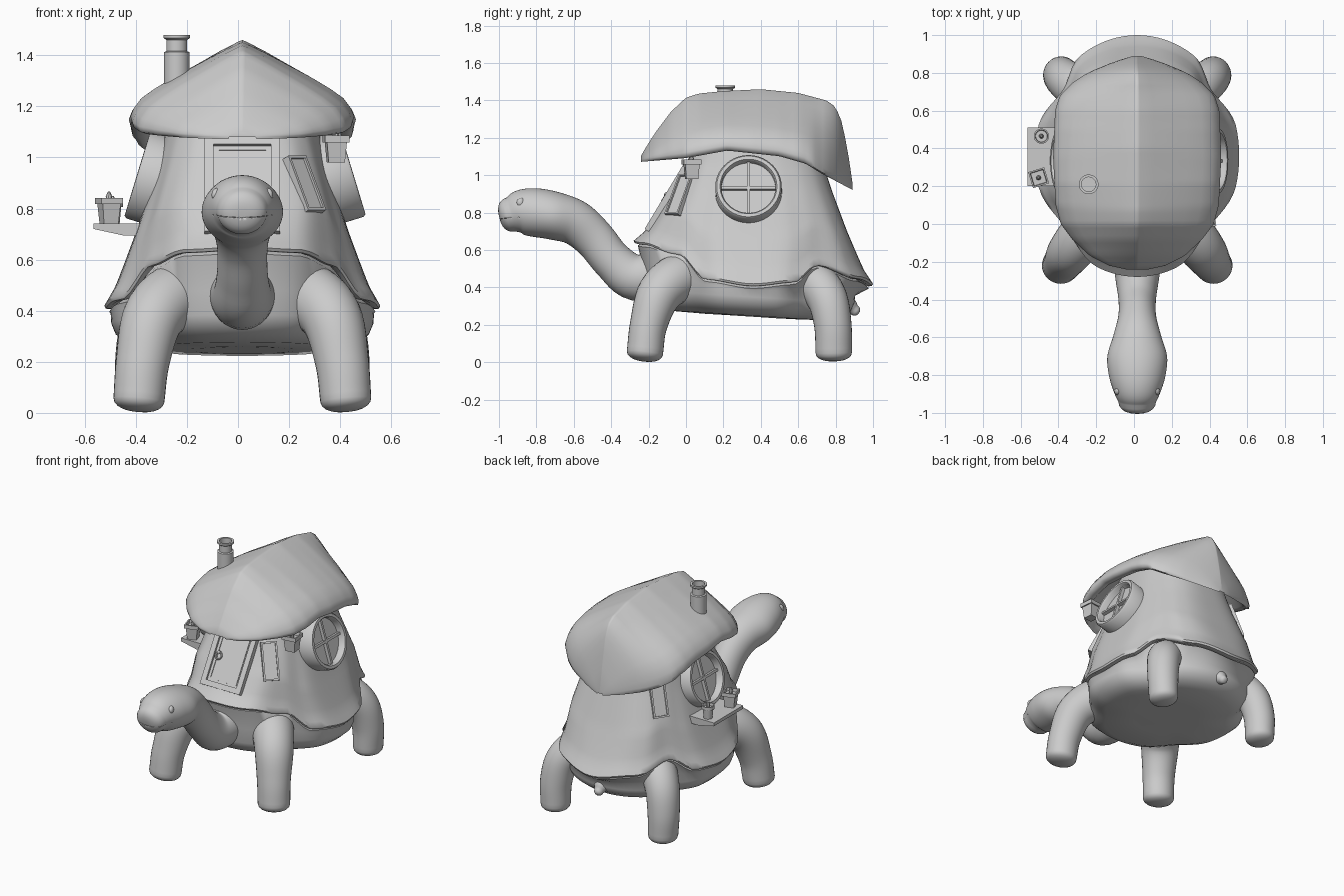
import bpy, bmesh, math
from mathutils import Vector, Matrix

if "Cube" in bpy.data.objects:
    bpy.data.objects.remove(bpy.data.objects["Cube"])

CX, CY = 0.017, 0.36          # centre of the shell
mat = bpy.data.materials.new("clay grey")
mat.diffuse_color = (0.6, 0.6, 0.6, 1)
mat.use_nodes = True
mat.node_tree.nodes["Principled BSDF"].inputs["Base Color"].default_value = mat.diffuse_color


def interp(tab, x, smooth=False):
    for (x0, y0), (x1, y1) in zip(tab, tab[1:]):
        if x <= x1:
            f = max(0, (x - x0) / (x1 - x0))
            if smooth:
                f = f * f * (3 - 2 * f)
            return y0 + (y1 - y0) * f
    return tab[-1][1]


def loft(name, rings, M=None, wrap=False, cap=True, angle=40):
    bm = bmesh.new()
    vs = [[bm.verts.new(p) for p in r] for r in rings]
    n = len(rings[0])
    for a, b in zip(vs, vs[1:] + vs[:1] if wrap else vs[1:]):
        for i in range(n):
            bm.faces.new((a[i], a[(i + 1) % n], b[(i + 1) % n], b[i]))
    if cap and not wrap:
        bm.faces.new(vs[0])
        bm.faces.new(vs[-1])
    bmesh.ops.recalc_face_normals(bm, faces=bm.faces)
    me = bpy.data.meshes.new(name)
    bm.to_mesh(me)
    bm.free()
    me.materials.append(mat)
    ob = bpy.data.objects.new(name, me)
    bpy.context.collection.objects.link(ob)
    if M:
        ob.matrix_world = M
    bpy.context.view_layer.objects.active = ob
    ob.select_set(True)
    bpy.ops.object.shade_smooth_by_angle(angle=math.radians(angle))
    ob.select_set(False)
    return ob


def lathe(name, prof, M, seg=32, wrap=False):
    turn = [2 * math.pi * (i + 0.5) / seg for i in range(seg)]
    return loft(name, [[(r * math.cos(a), r * math.sin(a), z) for a in turn]
                       for r, z in prof], M, wrap)


def box(name, c, s, M=None):
    quad = [(-1, -1), (1, -1), (1, 1), (-1, 1)]
    return loft(name, [[(c[0] + s[0] / 2 * x, c[1] + s[1] / 2 * y, c[2] + s[2] / 2 * k)
                        for x, y in quad] for k in (-1, 1)], M)


def tube(name, pts, side, tip, seg=32, blunt=.8):
    """Smooth round limb along points (x, y, z, side radius, other radius) with a domed end."""
    P = [Vector(p) for p in pts]
    P = [2 * P[0] - P[1]] + P + [2 * P[-1] - P[-2]]
    path = []
    for a, b, c, d in zip(P, P[1:], P[2:], P[3:]):
        for k in range(6):
            t = k / 6
            path.append(0.5 * (2 * b + (c - a) * t + (2 * a - 5 * b + 4 * c - d) * t * t
                               + (3 * b - a - 3 * c + d) * t ** 3))
    path.append(P[-2])
    end, way = path[-1], (path[-1] - path[-2]).to_3d().normalized()
    for deg in (20, 38, 54, 68, 80, 87):
        a = math.radians(deg)
        q = end.to_3d() + way * tip * math.sin(a)
        c = math.cos(a) ** blunt
        path.append(Vector((*q, end[3] * c, end[4] * c)))
    rings = []
    for i, p in enumerate(path):
        t = (path[min(i + 1, len(path) - 1)].to_3d() - path[max(i - 1, 0)].to_3d()).normalized()
        s = Vector(side)
        s = (s - t * s.dot(t)).normalized()
        u = t.cross(s)
        rings.append([p.to_3d() + s * p[3] * math.cos(2 * math.pi * j / seg)
                      + u * p[4] * math.sin(2 * math.pi * j / seg) for j in range(seg)])
    return loft(name, rings, angle=60)


# Shell house wall: wavy rim pinched over the legs, flared skirt, tapering to the roof
RIM = [(0, .65), (24, .64), (46, .59), (66, .455), (90, .42), (110, .44),
       (127, .53), (150, .46), (180, .42)]
PINCH = [(0, 1), (22, 1), (50, .92), (76, 1), (104, 1), (127, .91), (146, 1), (180, 1)]
FLARE = [(0, 1), (.09, .84), (.2, .71), (.34, .55), (.45, .44), (.6, .29), (.75, .16), (1, 0)]


def around(tab, th):
    d = abs(math.degrees(th)) % 360
    return interp(tab, min(d, 360 - d), True)


def rim_z(th):
    return around(RIM, th)


def spow(v, e):
    return math.copysign(abs(v) ** e, v)


def wall(th, z):
    t = (z - rim_z(th)) / (1.25 - rim_z(th))
    g = interp(FLARE, t)
    front = max(0, math.cos(th))
    e = 1 - (.23 + .08 * front) * min(1, max(0, t) / 0.3)
    p = 1 + (around(PINCH, th) - 1) * g
    b = .33 - .025 * front
    return Vector((CX + (.27 + .27 * g) * spow(math.sin(th), e) * p,
                   CY - (b + (.64 - b) * g ** (1 + .2 * front)) * spow(math.cos(th), e) * p, z))


N = 96
TH = [2 * math.pi * i / N for i in range(N)]
rings = [[wall(t, rim_z(t) + (1.25 - rim_z(t)) * k / 24) for t in TH] for k in range(24, -1, -1)]


def ring(sc, zf, back=0.0):
    """Shell outline scaled by sc; back pulls the ring in lengthwise."""
    return [(CX + .54 * sc * around(PINCH, t) * math.sin(t),
             CY - .4 * back - (.64 - back) * sc * around(PINCH, t) * math.cos(t), zf(t)) for t in TH]


rings += [ring(.99, lambda t: rim_z(t) - .012), ring(.96, lambda t: rim_z(t) - .014),
          ring(.9, rim_z)]
loft("shell_house", rings, angle=50)

# Body and belly under the shell
rings = [ring(.9, rim_z), ring(.965, lambda t: rim_z(t) - .025)]
for sc, z, k in ((.955, .38, .25), (.95, .35, 0), (.92, .31, 0), (.85, .275, 0),
                 (.74, .25, 0), (.4, .245, 0)):
    rings.append(ring(sc, lambda t: rim_z(t) * k + z * (1 - k) + .036 * math.cos(t) * sc, .05))
loft("body", rings, angle=60)

# Legs
for s, n in ((-1, "left"), (1, "right")):
    tube(n + "_front_leg", [(CX + s * x, y, z, a, b) for x, y, z, a, b in (
        (.16, .06, .45, .12, .12), (.26, -.03, .455, .13, .13), (.35, -.14, .37, .12, .12),
        (.39, -.20, .2, .105, .1), (.405, -.22, .05, .1, .097))], (1, 0, 0), .045)
    tube(n + "_hind_leg", [(CX + s * x, y, z, a, b) for x, y, z, a, b in (
        (.18, .6, .42, .11, .11), (.29, .69, .42, .115, .115), (.37, .755, .34, .105, .108),
        (.4, .785, .2, .098, .1), (.4, .79, .05, .09, .097))], (1, 0, 0), .045)

# Tail
tube("tail", [(CX, .78, .34, .08, .06), (CX, .86, .31, .06, .05), (CX, .9, .28, .03, .03)], (1, 0, 0), .03)

# Neck and head
head = tube("neck_and_head", [(CX, y, z, w, h) for y, z, w, h in (
    (-.08, .48, .14, .14), (-.27, .455, .118, .125), (-.39, .54, .1, .108), (-.49, .66, .1, .11),
    (-.59, .745, .125, .12), (-.70, .782, .158, .128), (-.8, .8, .15, .13),
    (-.88, .803, .127, .12), (-.94, .79, .1, .092))], (1, 0, 0), .06, 64, .7)
for s, n in ((-1, "left"), (1, "right")):
    M = Matrix.Translation((CX + s * .1, -.882, .853)) @ Matrix.Rotation(s * .5, 4, 'Z')
    lathe(n + "_eye", [(.027 * math.sin(a * .3927) + .0005, -.027 * math.cos(a * .3927))
                       for a in range(9)], M @ Matrix.Diagonal((.7, .9, 1, 1)), 24)

# Mouth groove cut into the snout
arc = [math.radians(-75 + 150 * i / 24) for i in range(25)]
cutter = loft("mouth_cutter", [[(CX + (.12 + o) * math.sin(a), -.86 - (.128 + o) * math.cos(a),
                                 .765 + h + .012 * math.sin(a) ** 2)
                                for o, h in ((0, 0), (.08, -.004), (.08, .004))] for a in arc])
cutter.hide_render = True
cutter.hide_set(True)
cut = head.modifiers.new("mouth", 'BOOLEAN')
cut.operation, cut.solver, cut.object = 'DIFFERENCE', 'EXACT', cutter

# Thatched roof: cross-sections along the ridge
RIDGE = [(-.24, 1.105), (-.22, 1.14), (-.17, 1.22), (-.08, 1.34), (0, 1.415), (.07, 1.437), (.2, 1.45),
         (.4, 1.46), (.6, 1.44), (.75, 1.4), (.8, 1.365), (.835, 1.28), (.865, 1.13), (.89, .96)]
EAVE = [(-.24, 1.08), (0, 1.10), (.22, 1.14), (.5, 1.11), (.64, 1.07), (.72, 1.02), (.89, .93)]
HALF = [(-.24, .06), (-.22, .15), (-.17, .25), (-.08, .345), (0, .405), (.1, .432), (.35, .445), (.6, .435),
        (.68, .41), (.75, .34), (.8, .265), (.86, .12), (.89, .02)]
SLOPE = [(0, 1), (.03, .985), (.2, .87), (.4, .72), (.6, .57), (.78, .42), (.9, .3), (.97, .17), (1, .07)]
rings = []
for i in range(58):
    y = -.24 + 1.13 * i / 57
    R, E, W = interp(RIDGE, y), interp(EAVE, y), interp(HALF, y)
    half = [(s, E + (R - E) * f) for s, f in SLOPE]
    inner = max(E, min(E + .14, R - .06))
    half += [(.985, E), (.93, E - .008), (.86, E), (.72, (E + inner) / 2), (.4, inner)]
    rings.append([(CX + W * s, y, z) for s, z in half] + [(CX - W * s, y, z) for s, z in half[:0:-1]])
loft("roof", rings, angle=70)

# Chimney
lathe("chimney", [(.05, 1.25), (.05, 1.412), (.041, 1.416), (.041, 1.46), (.052, 1.468), (.052, 1.48),
                  (.038, 1.48), (.038, 1.42)], Matrix.Translation((-.24, .21, 0)))


def place(deg, z):
    """Frame on the wall: x sideways, y up the wall, z outward."""
    th = math.radians(deg)
    x = (wall(th + .05, z) - wall(th - .05, z)).normalized()
    up = (wall(th, z + .05) - wall(th, z - .05))
    up = (up - x * up.dot(x)).normalized()
    M = Matrix((x, up, x.cross(up))).transposed().to_4x4()
    M.translation = wall(th, z)
    return M


def frame(name, w, h, b, z, d, M):
    rects = [(w, h, z - d), (w, h, z), (w - 2 * b, h - 2 * b, z), (w - 2 * b, h - 2 * b, z - d)]
    return loft(name, [[(p * x / 2, q * y / 2, k) for p, q in ((-1, -1), (1, -1), (1, 1), (-1, 1))]
                       for x, y, k in rects], M, wrap=True)


# Round side windows, the right one standing out a little more
for deg, n, out in ((88.5, "right", .022), (-88.5, "left", 0)):
    M = place(deg, .915) @ Matrix.Translation((0, 0, out))
    lathe(n + "_round_frame", [(.178, -.06), (.178, .055), (.17, .065), (.152, .065), (.145, .055), (.145, -.06)],
          M, 48, True)
    lathe(n + "_round_pane", [(.15, 0), (.15, .018)], M, 48)
    box(n + "_window_upright", (0, 0, .028), (.016, .29, .024), M)
    box(n + "_window_crossbar", (0, 0, .028), (.29, .016, .024), M)

# Small slanted windows
for deg, n in ((31, "front"), (-132, "rear")):
    M = place(deg, .895)
    frame(n + "_small_frame", .1, .24, .011, .014, .04, M)
    box(n + "_small_pane", (0, 0, -.006), (.09, .23, .02), M)

# Door with frame and ring handle
M = place(0, .885)
frame("door_frame", .295, .43, .035, .024, .09, M)
box("door", (0, 0, -.02), (.235, .37, .06), M)
frame("door_panel", .2, .335, .008, .015, .012, M)
lathe("door_handle", [(.022 + .006 * math.cos(a), .02 + .006 * math.sin(a)) for a in
      [k * math.pi / 4 for k in range(8)]], M @ Matrix.Translation((-.08, -.02, 0)), 20, True)
lathe("door_knob", [(.009, 0), (.009, .03)], M @ Matrix.Translation((-.08, .002, 0)), 12)

# Flower shelf, wedge-shaped below
loft("shelf", [[(-.565, y, .742), (-.38, y, .742), (-.38, y, .695), (-.45, y, .695), (-.565, y, .72)]
               for y in (.2, .51)])


def pot(name, loc, seg, r, turn, h):
    M = Matrix.Translation(loc) @ Matrix.Rotation(turn, 4, 'Z')
    lathe(name, [(r * .75, 0), (r * .92, h * .75), (r * 1.12, h * .75), (r * 1.12, h), (r * .92, h),
                 (r * .85, h * .8)], M, seg)
    lathe(name + "_sprout", [(.008, h * .7), (.013, h * 1.05), (.004, h * 1.25)], M, 8)


pot("round_pot", (-.49, .465, .742), 20, .036, 0, .085)
pot("square_pot", (-.505, .245, .742), 4, .056, .3, .1)
pot("hanging_pot", (.383, .03, .98), 4, .06, .12, .105)
box("pot_hanger", (.375, .03, 1.1), (.012, .012, .12))
